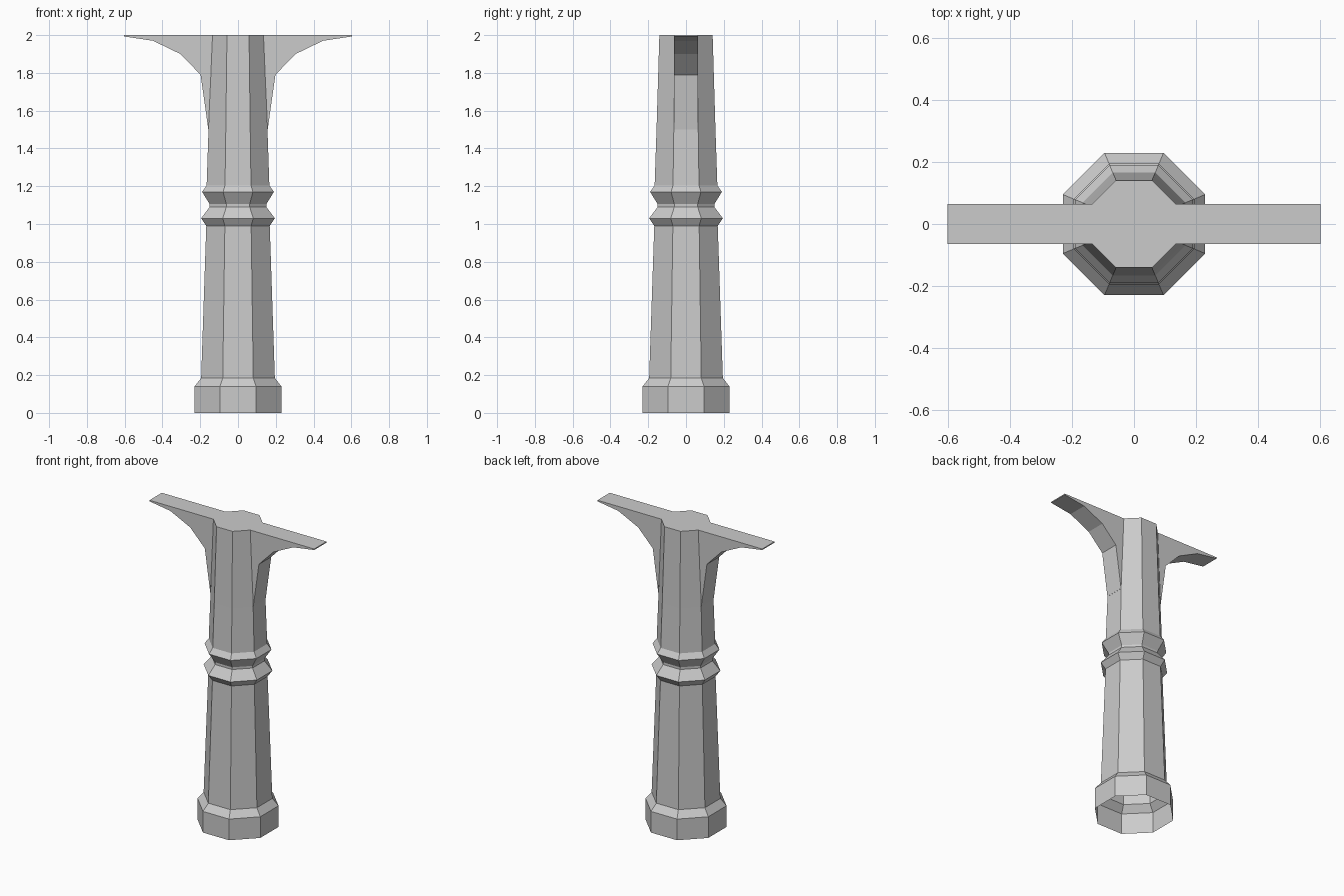
import bpy, bmesh
from math import cos, sin, pi

if "Cube" in bpy.data.objects:
    bpy.data.objects.remove(bpy.data.objects["Cube"])


def add_object(name, bm):
    mesh = bpy.data.meshes.new(name)
    bm.to_mesh(mesh)
    bm.free()
    obj = bpy.data.objects.new(name, mesh)
    bpy.context.collection.objects.link(obj)
    return obj


# Octagonal column: (distance to flat, height), open underneath
SPRING_Z = 1.5
profile = [(0.23, 0), (0.23, 0.14), (0.195, 0.185), (0.168, 0.99),
           (0.195, 1.03), (0.15, 1.09), (0.15, 1.105), (0.19, 1.17),
           (0.166, 1.205), (0.156, SPRING_Z), (0.141, 2.0)]
bm = bmesh.new()
rings = []
for apothem, z in profile:
    r = apothem / cos(pi / 8)
    rings.append([bm.verts.new((r * cos(pi / 8 + k * pi / 4),
                                r * sin(pi / 8 + k * pi / 4), z)) for k in range(8)])
for i, (low, high) in enumerate(zip(rings, rings[1:])):
    for k in range(8):
        # The side flats above the spring line are covered by the brackets
        if i == len(rings) - 2 and k in (3, 7):
            continue
        n = (k + 1) % 8
        bm.faces.new((low[k], low[n], high[n], high[k]))
bm.faces.new(rings[-1])
add_object("column", bm)

# Curved brackets: side outline extruded across y, open towards the column
outline = [(0.134, 2.0), (0.157, SPRING_Z), (0.198, 1.79), (0.305, 1.9),
           (0.45, 1.97), (0.603, 1.993), (0.603, 2.0)]
HALF = 0.0645
for side, name in ((1, "right_bracket"), (-1, "left_bracket")):
    bm = bmesh.new()
    front = [bm.verts.new((side * x, -HALF, z)) for x, z in outline]
    back = [bm.verts.new((side * x, HALF, z)) for x, z in outline]
    faces = [front, back[::-1]]
    for i in range(1, len(outline)):
        j = (i + 1) % len(outline)
        faces.append([front[j], front[i], back[i], back[j]])
    for f in faces:
        bm.faces.new(f if side > 0 else f[::-1])
    add_object(name, bm)
